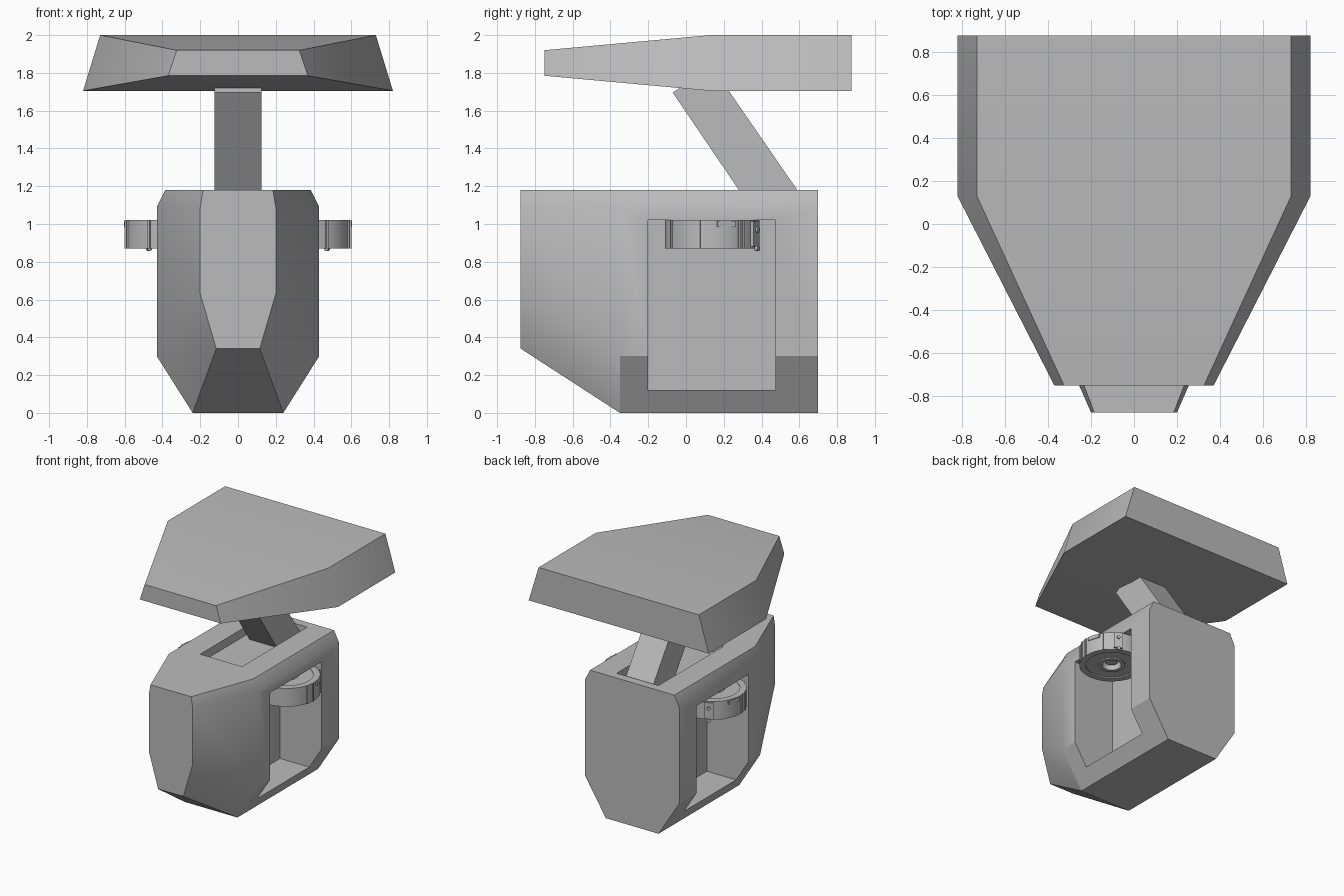
import bpy, bmesh
from math import cos, sin, radians, pi
from mathutils import Matrix, Vector

cube = bpy.data.objects.get("Cube")
if cube:
    bpy.data.objects.remove(cube, do_unlink=True)

GREY = bpy.data.materials.new("plain grey")
GREY.use_nodes = True
GREY.diffuse_color = (0.5, 0.5, 0.5, 1)
GREY.node_tree.nodes["Principled BSDF"].inputs["Base Color"].default_value = (0.5, 0.5, 0.5, 1)


def finish(name, bm):
    bmesh.ops.recalc_face_normals(bm, faces=bm.faces)
    mesh = bpy.data.meshes.new(name)
    bm.to_mesh(mesh)
    bm.free()
    mesh.materials.append(GREY)
    ob = bpy.data.objects.new(name, mesh)
    bpy.context.collection.objects.link(ob)
    return ob


def smooth(ob):
    bpy.ops.object.select_all(action='DESELECT')
    ob.select_set(True)
    bpy.context.view_layer.objects.active = ob
    bpy.ops.object.shade_smooth_by_angle(angle=radians(30))


def loft(name, stations):
    """Skin mirrored (x, z) half sections placed at y stations."""
    bm = bmesh.new()
    rings = []
    for y, half in stations:
        full = half + [(-x, z) for x, z in reversed(half)]
        rings.append([bm.verts.new((x, y, z)) for x, z in full])
    n = len(rings[0])
    for a, b in zip(rings, rings[1:]):
        for i in range(n):
            j = (i + 1) % n
            bm.faces.new((a[i], a[j], b[j], b[i]))
    bm.faces.new(rings[0])
    bm.faces.new(rings[-1])
    return finish(name, bm)


def add_box(bm, lo, hi, turn=None):
    lo, hi = Vector(lo), Vector(hi)
    size = hi - lo
    m = Matrix.Translation((lo + hi) / 2) @ Matrix.Diagonal((*size, 1))
    bmesh.ops.create_cube(bm, size=1, matrix=(turn @ m) if turn else m)


def add_tube(bm, centre, outer, inner, z0, z1, n=40):
    """Ring with a square section, standing upright."""
    rings = []
    for r, z in ((outer, z0), (outer, z1), (inner, z1), (inner, z0)):
        rings.append([bm.verts.new((centre[0] + r * cos(2 * pi * i / n),
                                    centre[1] + r * sin(2 * pi * i / n), z)) for i in range(n)])
    for k in range(4):
        a, b = rings[k], rings[(k + 1) % 4]
        for i in range(n):
            j = (i + 1) % n
            bm.faces.new((a[i], a[j], b[j], b[i]))


def cut(target, lo, hi):
    bm = bmesh.new()
    add_box(bm, lo, hi)
    cutter = finish("cutter", bm)
    cutter.hide_render = True
    mod = target.modifiers.new("recess", 'BOOLEAN')
    mod.object = cutter
    mod.solver = 'EXACT'
    bpy.context.view_layer.objects.active = target
    bpy.ops.object.modifier_apply(modifier=mod.name)
    bpy.data.objects.remove(cutter, do_unlink=True)


# Faceted main body with side bays and a shallow tray in the top
main = [(0.385, 1.18), (0.43, 1.09), (0.43, 0.3), (0.24, 0)]
nose = [(0.185, 1.18), (0.2, 1.09), (0.2, 0.63), (0.115, 0.34)]
body = loft("body", [(-0.875, nose), (-0.35, main), (0.7, main)])
cut(body, (0.05, -0.2, 0.12), (0.6, 0.475, 1.02))
cut(body, (-0.6, -0.2, 0.12), (-0.05, 0.475, 1.02))
cut(body, (-0.19, -0.22, 1.11), (0.19, 0.63, 1.3))
smooth(body)

# Tapered roof slab
roof_main = [(0.73, 2.0), (0.82, 1.705)]
roof = loft("roof", [(-0.75, [(0.325, 1.92), (0.37, 1.785)]),
                     (0.13, roof_main), (0.875, roof_main)])
smooth(roof)

# Leaning square post
bm = bmesh.new()
side = [bm.verts.new((-0.125, y, z)) for y, z in
        ((-0.07, 1.695), (0.137, 1.835), (0.658, 1.08), (0.348, 1.08))]
face = bm.faces.new(side)
new = bmesh.ops.extrude_face_region(bm, geom=[face])["geom"]
bmesh.ops.translate(bm, vec=(0.25, 0, 0), verts=[v for v in new if isinstance(v, bmesh.types.BMVert)])
finish("post", bm)

# Round unit under the ceiling of each side bay
for label, s in (("left", 1), ("right", -1)):
    hub = Vector((s * 0.345, 0.14, 0))
    bm = bmesh.new()
    add_tube(bm, hub, 0.235, 0.09, 0.88, 1.015)
    add_tube(bm, hub, 0.25, 0.2, 0.87, 1.02)
    add_tube(bm, hub, 0.105, 0.075, 0.87, 0.95, 24)
    smooth(finish(label + "_drum", bm))

    # Ribs, latch and bolted clamp around the drum
    bm = bmesh.new()
    for deg in (-16, -3, 34, 40, 120, 200, 240, 300):
        a = radians(deg if s > 0 else 180 - deg)
        turn = Matrix.Translation(hub) @ Matrix.Rotation(a, 4, 'Z')
        add_box(bm, (0.23, -0.006, 0.87), (0.256, 0.006, 1.02), turn)
    a = radians(17 if s > 0 else 163)
    turn = Matrix.Translation(hub) @ Matrix.Rotation(a, 4, 'Z')
    add_box(bm, (0.23, -0.05, 0.985), (0.255, 0.05, 1.015), turn)
    a = radians(62 if s > 0 else 118)
    turn = Matrix.Translation(hub) @ Matrix.Rotation(a, 4, 'Z')
    add_box(bm, (0.22, -0.035, 0.88), (0.265, 0.035, 1.015), turn)
    for z in (0.87, 0.97):
        bolt = turn @ Matrix.Translation((0.268, 0, z)) @ Matrix.Rotation(pi / 2, 4, 'Y')
        bmesh.ops.create_cone(bm, cap_ends=True, segments=12, radius1=0.014,
                              radius2=0.014, depth=0.02, matrix=bolt)
    finish(label + "_drum_fittings", bm)

    # Stub axle closing the bore
    bm = bmesh.new()
    bmesh.ops.create_cone(bm, cap_ends=True, segments=24, radius1=0.05, radius2=0.05,
                          depth=0.12, matrix=Matrix.Translation(hub + Vector((0, 0, 0.96))))
    smooth(finish(label + "_axle", bm))
